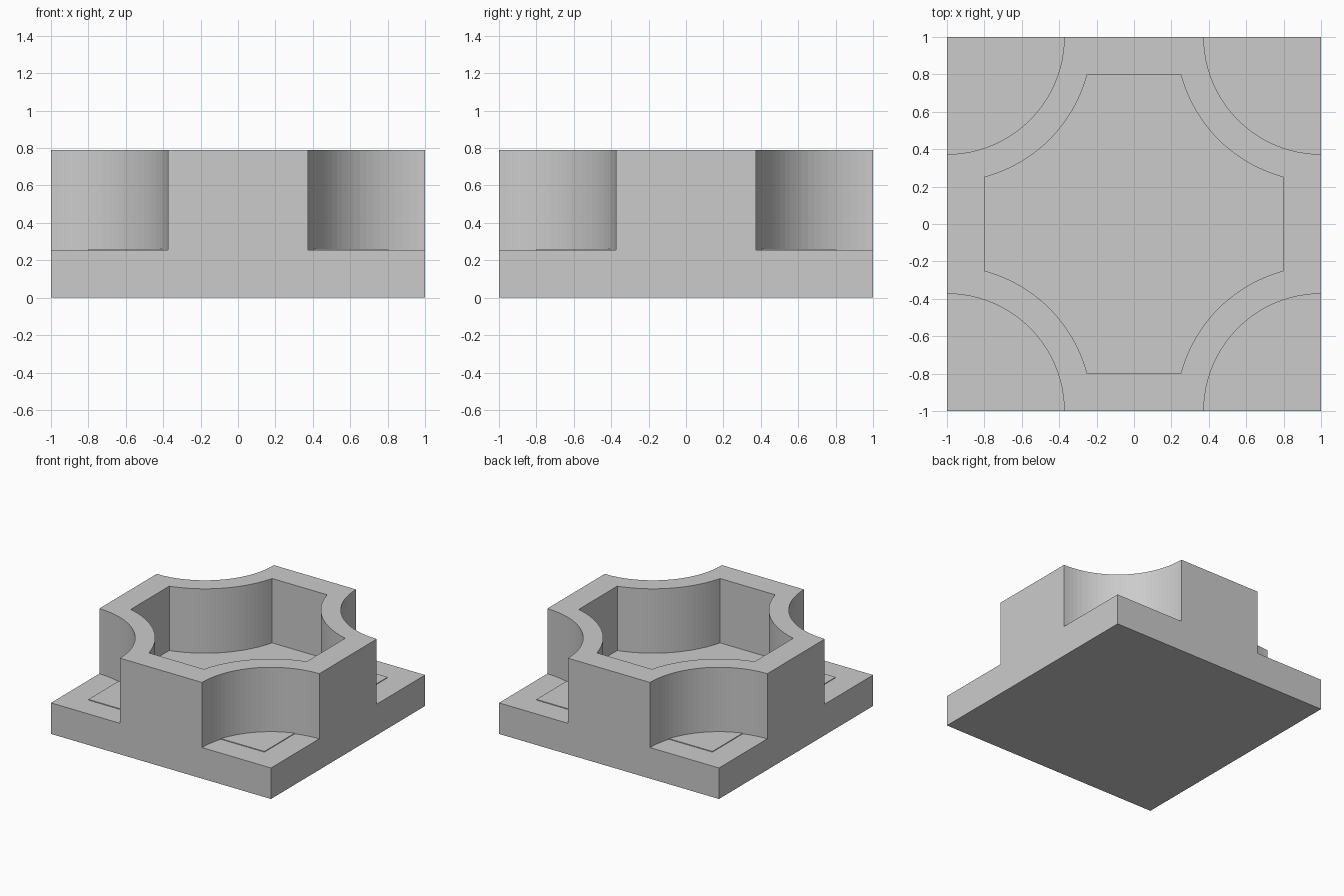
import bpy, bmesh, math

cube = bpy.data.objects.get("Cube")
if cube:
    bpy.data.objects.remove(cube, do_unlink=True)

HEIGHT, LEDGE, FLOOR = 0.79, 0.255, 0.261
NOTCH_R = 0.627                 # radius of the scooped corners
POCKET, POCKET_FLAT = 0.8, 0.25  # pocket half width and half length of its flats
SEGMENTS = 24

grey = bpy.data.materials.new("plain grey")
grey.use_nodes = True
colour = (0.6, 0.6, 0.6, 1)
grey.diffuse_color = colour
grey.node_tree.nodes["Principled BSDF"].inputs["Base Color"].default_value = colour


def prism(name, outline, z0, z1):
    """Extrude a counter-clockwise outline between two heights."""
    bm = bmesh.new()
    face = bm.faces.new([bm.verts.new((x, y, z0)) for x, y in outline])
    top = bmesh.ops.extrude_face_region(bm, geom=[face])["geom"]
    verts = [v for v in top if isinstance(v, bmesh.types.BMVert)]
    bmesh.ops.translate(bm, verts=verts, vec=(0, 0, z1 - z0))
    bmesh.ops.recalc_face_normals(bm, faces=bm.faces)
    mesh = bpy.data.meshes.new(name)
    bm.to_mesh(mesh)
    bm.free()
    mesh.materials.append(grey)
    obj = bpy.data.objects.new(name, mesh)
    bpy.context.collection.objects.link(obj)
    return obj


def square(h):
    return [(-h, -h), (h, -h), (h, h), (-h, h)]


def arc(cx, cy, radius, start, end, steps):
    angles = [start + (end - start) * i / steps for i in range(steps + 1)]
    return [(cx + radius * math.cos(a), cy + radius * math.sin(a)) for a in angles]


def cut(target, cutter):
    cutter.hide_render = True
    mod = target.modifiers.new("cut", "BOOLEAN")
    mod.operation = "DIFFERENCE"
    mod.solver = "EXACT"
    mod.object = cutter
    bpy.context.view_layer.objects.active = target
    bpy.ops.object.modifier_apply(modifier=mod.name)
    bpy.data.objects.remove(cutter, do_unlink=True)


# Solid block with scooped corners above the base
body = prism("body", square(1), 0, HEIGHT)
for cx, cy in square(1):
    circle = arc(cx, cy, NOTCH_R, 0, 2 * math.pi, 4 * SEGMENTS)[:-1]
    cut(body, prism("corner_cutter", circle, LEDGE, 1))

# Pocket whose curved sides run parallel to the corner scoops
dx, dy = 1 - POCKET, 1 - POCKET_FLAT
sweep = math.atan2(dy, dx) - math.atan2(dx, dy)
outline = []
for k in range(4):
    middle = math.pi * (1.25 + k / 2)
    cx, cy = -math.sqrt(2) * math.cos(middle), -math.sqrt(2) * math.sin(middle)
    outline += arc(cx, cy, math.hypot(dx, dy),
                   middle + sweep / 2, middle - sweep / 2, SEGMENTS)
cut(body, prism("pocket_cutter", outline, LEDGE, 1))

# Thin square floor that shows in the pocket and just proud of the corner ledges
prism("pocket_floor", square(POCKET), LEDGE - 0.05, FLOOR)
